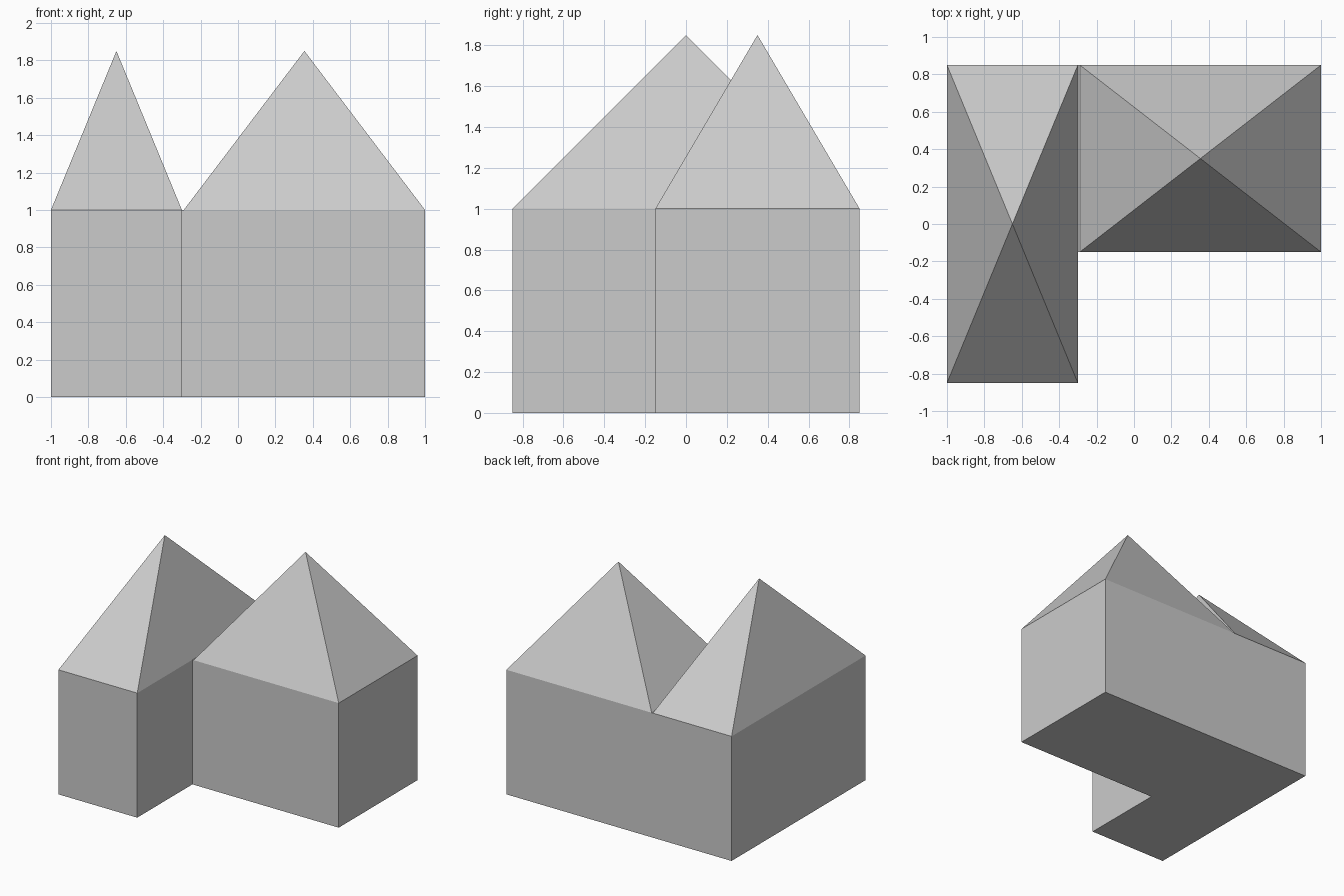
import bpy, bmesh

if "Cube" in bpy.data.objects:
    bpy.data.objects.remove(bpy.data.objects["Cube"])

WALL_TOP = 1.0
PEAK = 1.85


def make_object(name, bm):
    bmesh.ops.recalc_face_normals(bm, faces=bm.faces)
    mesh = bpy.data.meshes.new(name)
    bm.to_mesh(mesh)
    bm.free()
    obj = bpy.data.objects.new(name, mesh)
    bpy.context.collection.objects.link(obj)
    return obj


def prism(name, outline, height):
    bm = bmesh.new()
    floor = bm.faces.new([bm.verts.new((x, y, 0)) for x, y in outline])
    ext = bmesh.ops.extrude_face_region(bm, geom=[floor], use_keep_orig=True)
    top = [v for v in ext["geom"] if isinstance(v, bmesh.types.BMVert)]
    bmesh.ops.translate(bm, verts=top, vec=(0, 0, height))
    return make_object(name, bm)


def pyramid_roof(name, x0, x1, y0, y1):
    bm = bmesh.new()
    eaves = [bm.verts.new((x, y, WALL_TOP))
             for x, y in ((x0, y0), (x1, y0), (x1, y1), (x0, y1))]
    apex = bm.verts.new(((x0 + x1) / 2, (y0 + y1) / 2, PEAK))
    for i in range(4):
        bm.faces.new((eaves[i], eaves[(i + 1) % 4], apex))
    bm.faces.new(eaves[::-1])
    return make_object(name, bm)


# L-shaped walls
prism("walls", [(-1, -0.85), (-0.3, -0.85), (-0.3, -0.15),
                (1, -0.15), (1, 0.85), (-1, 0.85)], WALL_TOP)

# One pyramid roof over each wing
pyramid_roof("left_roof", -1, -0.3, -0.85, 0.85)
pyramid_roof("right_roof", -0.29, 1, -0.15, 0.85)
